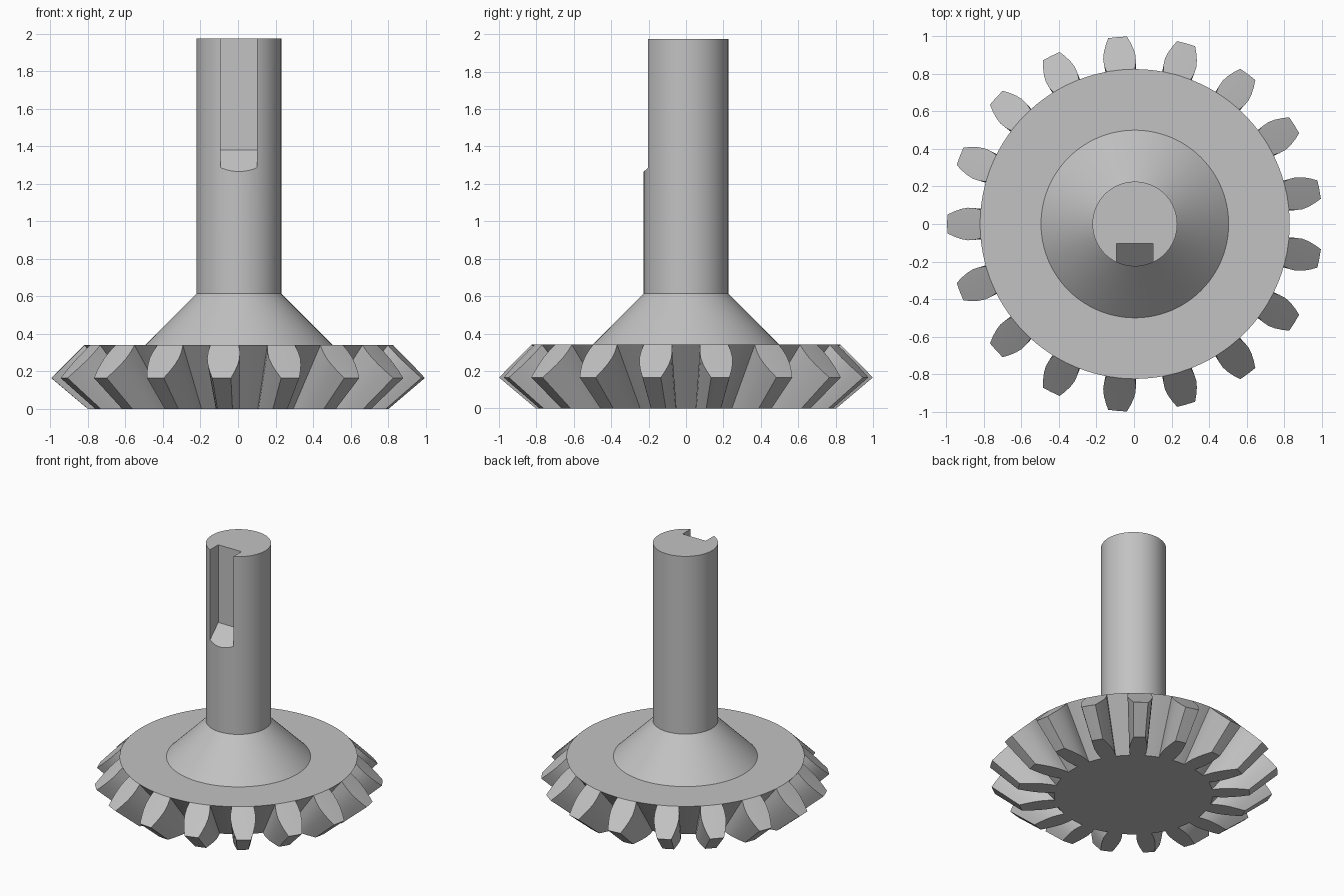
import bpy, bmesh, math
from mathutils import Matrix, Vector

AXIS_X = 0.0045          # shaft axis offset that centres the odd-toothed gear
TEETH = 17
TOP = 0.34               # height of the gear's upper face
APEX = -0.68             # pitch cone apex, every tooth tapers towards it
ROOT_R = 0.825
SHAFT_R = 0.226

# Remove the default cube
cube = bpy.data.objects.get("Cube")
if cube:
    bpy.data.objects.remove(cube, do_unlink=True)

steel = bpy.data.materials.new("steel grey")
steel.use_nodes = True
steel.diffuse_color = (0.54, 0.54, 0.54, 1)
steel.node_tree.nodes["Principled BSDF"].inputs["Base Color"].default_value = steel.diffuse_color


def finish(name, bm):
    """Turn a bmesh into a smooth-shaded object with sharp edges kept."""
    bmesh.ops.recalc_face_normals(bm, faces=bm.faces)
    mesh = bpy.data.meshes.new(name)
    bm.to_mesh(mesh)
    bm.free()
    mesh.materials.append(steel)
    obj = bpy.data.objects.new(name, mesh)
    obj.location.x = AXIS_X
    bpy.context.collection.objects.link(obj)
    smooth(obj)
    return obj


def smooth(obj):
    bpy.ops.object.select_all(action='DESELECT')
    obj.select_set(True)
    bpy.context.view_layer.objects.active = obj
    bpy.ops.object.shade_smooth_by_angle(angle=math.radians(30))


def frustum(name, r1, r2, z1, z2):
    bm = bmesh.new()
    bmesh.ops.create_cone(bm, cap_ends=True, segments=96, radius1=r1, radius2=r2,
                          depth=z2 - z1, matrix=Matrix.Translation((0, 0, (z1 + z2) / 2)))
    return finish(name, bm)


# Bevel gear: tooth rows (radius, half width) lie on the 45 degree back cone
rows = [(ROOT_R, 0.076), (0.86, 0.085), (0.895, 0.087), (0.93, 0.08), (0.965, 0.067), (1.0, 0.05)]
bm = bmesh.new()


def gear_pair(r, angle):
    """A vertex on the back cone and its projection on z = 0 towards the apex."""
    z = TOP + ROOT_R - r
    upper = Vector((r * math.cos(angle), r * math.sin(angle), z))
    scale = -APEX / (z - APEX)
    lower = Vector((upper.x * scale, upper.y * scale, 0))
    return bm.verts.new(upper), bm.verts.new(lower)


def wall(a, b):
    bm.faces.new((a[0], b[0], b[1], a[1]))


pitch = 2 * math.pi / TEETH
rim = []
for t in range(TEETH):
    mid = math.pi + t * pitch
    grid = [[gear_pair(r, mid + side * w / r) for side in (-1, 0, 1)] for r, w in rows]
    for low, high in zip(grid, grid[1:]):
        for i in (0, 1):
            for layer in (0, 1):       # back face and small end
                bm.faces.new((low[i][layer], high[i][layer],
                              high[i + 1][layer], low[i + 1][layer]))
        wall(low[0], high[0])          # flanks
        wall(low[2], high[2])
    wall(grid[-1][0], grid[-1][1])     # tip land
    wall(grid[-1][1], grid[-1][2])
    # Root of the gap to the next tooth
    half = rows[0][1] / ROOT_R
    gap = [gear_pair(ROOT_R, mid + half + (pitch - 2 * half) * k / 4) for k in (1, 2, 3)]
    rim += grid[0] + gap
for i, pair in enumerate(rim):
    if i % 6 not in (0, 1):
        wall(pair, rim[(i + 1) % len(rim)])
bm.faces.new([p[0] for p in rim])      # upper disc
bm.faces.new([p[1] for p in rim])      # lower disc
finish("bevel_gear", bm)

# Conical hub and shaft
frustum("hub", 0.5, SHAFT_R, TOP, 0.614)
shaft = frustum("shaft", SHAFT_R, SHAFT_R, 0.5, 1.975)

# Keyway cutter: side profile with a sloped run-out, extruded across x
profile = [(-0.105, 2.1), (-0.105, 1.38), (-0.305, 1.19), (-0.305, 2.1)]
bm = bmesh.new()
face = bm.faces.new([bm.verts.new((-0.098, y, z)) for y, z in profile])
side = bmesh.ops.extrude_face_region(bm, geom=[face])
bmesh.ops.translate(bm, vec=(0.196, 0, 0),
                    verts=[v for v in side["geom"] if isinstance(v, bmesh.types.BMVert)])
cutter = finish("keyway_cutter", bm)
cutter.hide_render = True

cut = shaft.modifiers.new("keyway", 'BOOLEAN')
cut.operation = 'DIFFERENCE'
cut.solver = 'EXACT'
cut.object = cutter
bpy.context.view_layer.update()
bpy.context.view_layer.objects.active = shaft
bpy.ops.object.modifier_apply(modifier=cut.name)
bpy.data.objects.remove(cutter, do_unlink=True)
smooth(shaft)
